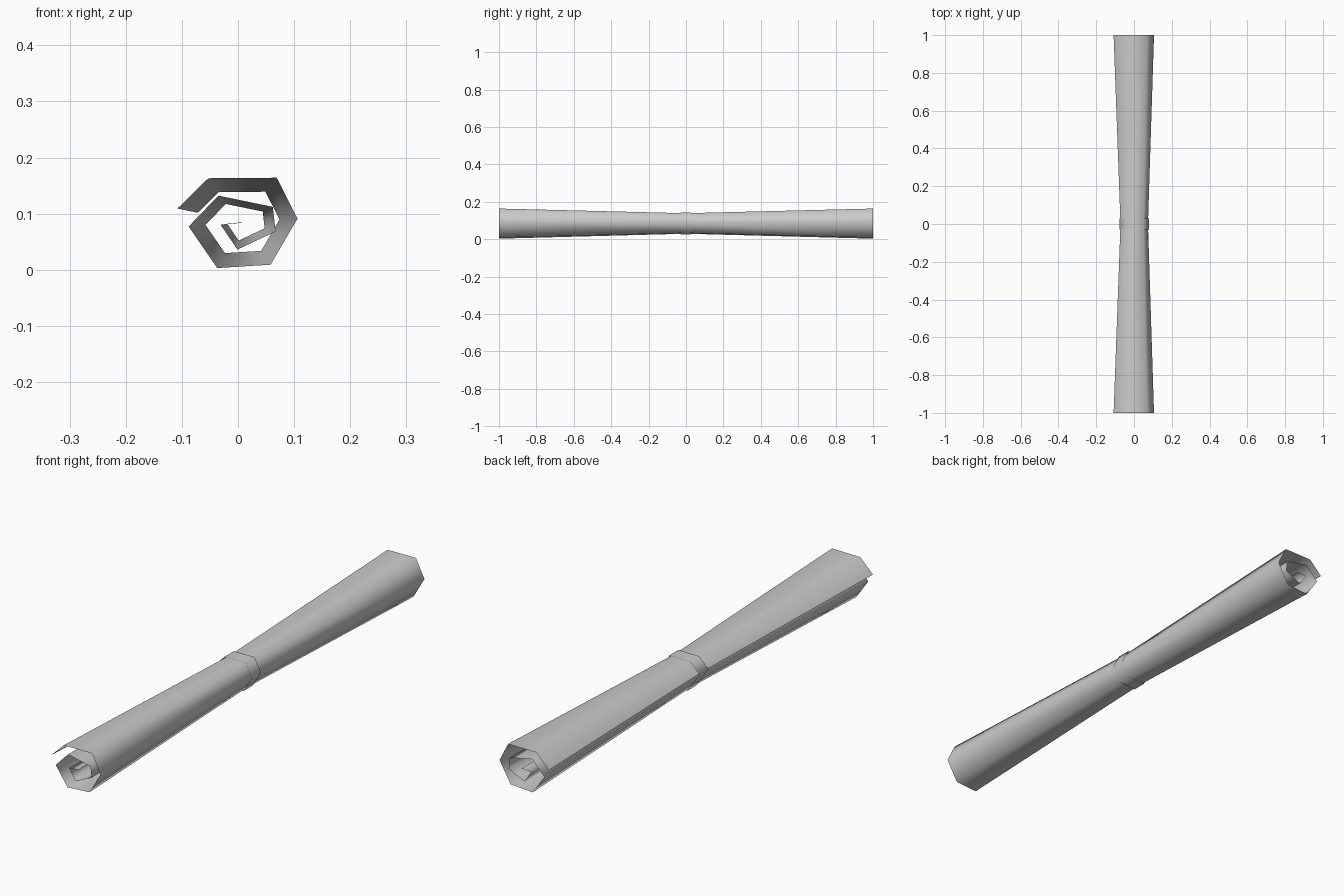
import bpy
import bmesh

cube = bpy.data.objects.get("Cube")
if cube:
    bpy.data.objects.remove(cube, do_unlink=True)

paper = bpy.data.materials.new("grey_paper")
paper.use_nodes = True
GREY = (0.6, 0.6, 0.6, 1)
paper.diffuse_color = GREY
paper.node_tree.nodes["Principled BSDF"].inputs["Base Color"].default_value = GREY

# Rolled cross-section at the open ends, from the loose outer edge inwards
SPIRAL = [(-.108, .109), (-.053, .163), (.069, .164), (.106, .091), (.058, .009),
          (-.037, .003), (-.088, .077), (-.035, .132), (.062, .112), (.067, .068),
          (-.001, .036), (-.031, .08), (.01, .084)]
CX, CZ = .006, .086   # axis the roll is pinched towards
WAIST = .68           # size of the roll at its middle


def scaled(profile, s):
    return [(CX + (x - CX) * s, CZ + (z - CZ) * s) for x, z in profile]


def loft(name, sections, closed):
    """Skin a list of (y, profile) sections running from front to back."""
    bm = bmesh.new()
    rows = [[bm.verts.new((x, y, z)) for x, z in prof] for y, prof in sections]
    n = len(rows[0])
    for a, b in zip(rows, rows[1:]):
        for i in range(n if closed else n - 1):
            j = (i + 1) % n
            bm.faces.new((a[i], b[i], b[j], a[j]))
    for f in bm.faces:
        f.smooth = True
    mesh = bpy.data.meshes.new(name)
    bm.to_mesh(mesh)
    bm.free()
    mesh.materials.append(paper)
    obj = bpy.data.objects.new(name, mesh)
    bpy.context.collection.objects.link(obj)
    return obj


# Sheet rolled up and pinched in the middle
loft("rolled_sheet",
     [(-1, SPIRAL), (0, scaled(SPIRAL, WAIST)), (1, SPIRAL)], closed=False)

# Tie band around the waist, following the outer turn of the roll
band = scaled(SPIRAL[:6], WAIST * 1.08)
loft("tie_band", [(-.028, band), (.028, band)], closed=True)
